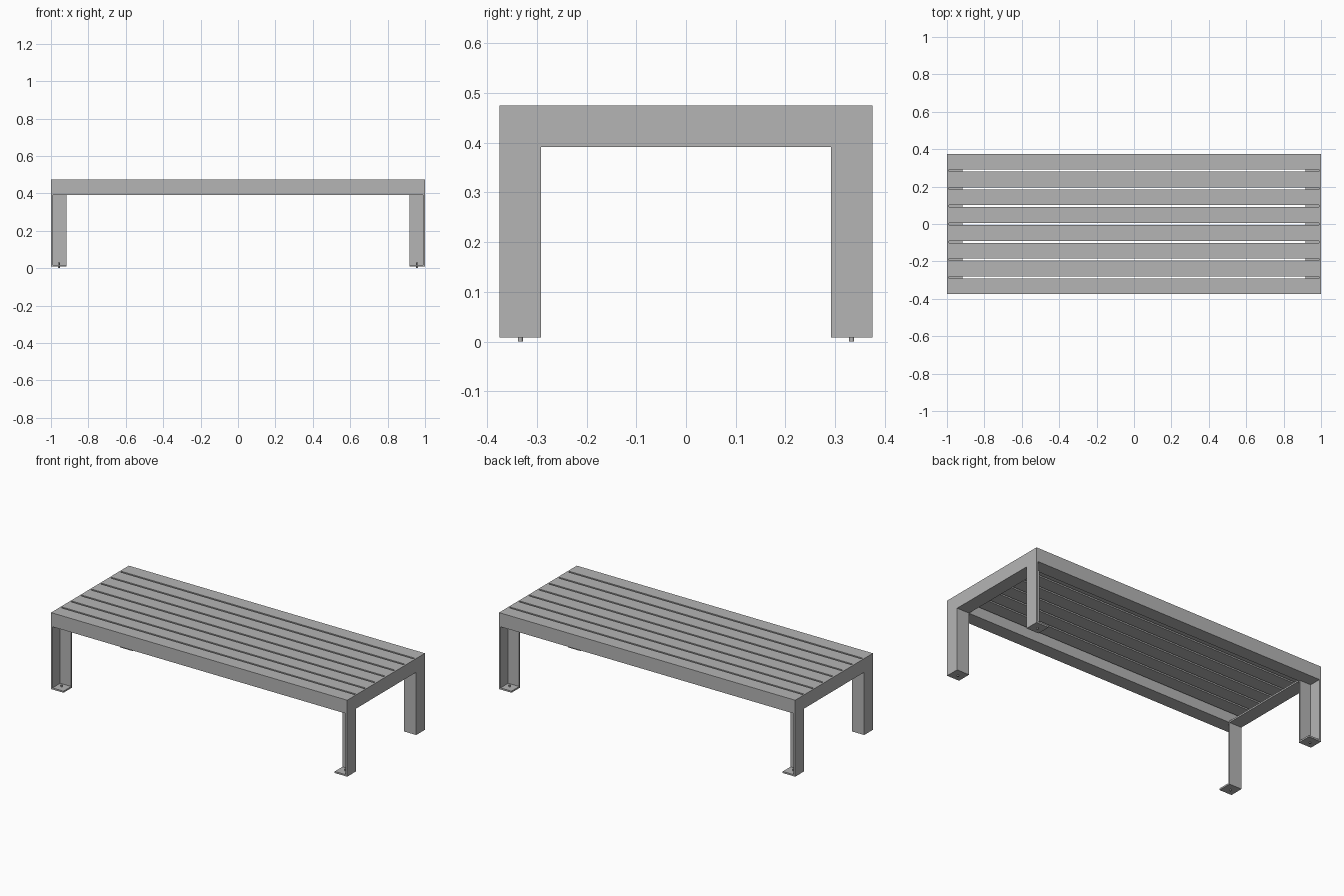
import bpy
import bmesh

# Remove the default cube only
cube = bpy.data.objects.get("Cube")
if cube:
    bpy.data.objects.remove(cube, do_unlink=True)

# Overall dimensions
HALF_X, HALF_Y = 1.0, 0.375
TOP, FOOT = 0.475, 0.008
WIDTH = 0.084            # width of legs, rails and slats
SHEET = 0.010            # steel thickness
INNER_Y = HALF_Y - WIDTH
RAIL_Z = TOP - WIDTH
INNER_X = HALF_X - WIDTH
SLAT_COUNT = 8

grey = bpy.data.materials.new("plain_grey")
grey.use_nodes = True
colour = (0.46, 0.46, 0.46, 1.0)
grey.diffuse_color = colour
grey.node_tree.nodes["Principled BSDF"].inputs["Base Color"].default_value = colour


def finish(name, bm):
    bmesh.ops.recalc_face_normals(bm, faces=bm.faces)
    mesh = bpy.data.meshes.new(name)
    bm.to_mesh(mesh)
    bm.free()
    mesh.materials.append(grey)
    obj = bpy.data.objects.new(name, mesh)
    bpy.context.collection.objects.link(obj)
    return obj


def box(name, x, y, z):
    """Box between the two limits given on each axis."""
    bm = bmesh.new()
    bmesh.ops.create_cube(bm, size=1)
    limits = [sorted(pair) for pair in (x, y, z)]
    for v in bm.verts:
        v.co = [lo if c < 0 else hi for c, (lo, hi) in zip(v.co, limits)]
    return finish(name, bm)


def end_plate(name, side):
    """Flat arch-shaped sheet closing one end of the bench."""
    outline = [(-HALF_Y, FOOT), (-INNER_Y, FOOT), (-INNER_Y, RAIL_Z),
               (INNER_Y, RAIL_Z), (INNER_Y, FOOT), (HALF_Y, FOOT),
               (HALF_Y, TOP), (-HALF_Y, TOP)]
    bm = bmesh.new()
    face = bm.faces.new([bm.verts.new((side * HALF_X, y, z)) for y, z in outline])
    grown = bmesh.ops.extrude_face_region(bm, geom=[face])["geom"]
    moved = [g for g in grown if isinstance(g, bmesh.types.BMVert)]
    bmesh.ops.translate(bm, verts=moved, vec=(-side * SHEET, 0, 0))
    return finish(name, bm)


def bolt(name, x, y):
    bm = bmesh.new()
    bmesh.ops.create_cone(bm, cap_ends=True, segments=16, radius1=0.005,
                          radius2=0.005, depth=0.03)
    bmesh.ops.translate(bm, verts=bm.verts, vec=(x, y, 0.015))
    obj = finish(name, bm)
    for p in obj.data.polygons:
        p.use_smooth = abs(p.normal.z) < 0.5
    for e in obj.data.edges:
        a, b = (obj.data.vertices[i].co.z for i in e.vertices)
        e.use_edge_sharp = abs(a - b) < 0.001


# End frames: arch plate, inward rail flange, leg flanges, feet and bolts
for side, side_name in ((1, "left"), (-1, "right")):
    end_plate(f"{side_name}_end_plate", side)
    span = (side * (HALF_X - SHEET), side * INNER_X)
    box(f"{side_name}_rail_flange", span, (-INNER_Y, INNER_Y),
        (RAIL_Z, RAIL_Z + SHEET))
    for face, face_name in ((-1, "front"), (1, "back")):
        label = f"{face_name}_{side_name}"
        box(f"{label}_leg_flange", span,
            (face * INNER_Y, face * (INNER_Y + SHEET)), (FOOT, RAIL_Z))
        box(f"{label}_foot_plate", span,
            (face * (INNER_Y + SHEET), face * HALF_Y), (FOOT, FOOT + SHEET))
        bolt(f"{label}_bolt", side * (HALF_X - WIDTH / 2),
             face * (HALF_Y - WIDTH / 2))

# Seat: deep outer beams, thinner slats between them
pitch = (2 * HALF_Y - WIDTH) / (SLAT_COUNT - 1)
for i in range(SLAT_COUNT):
    y = -HALF_Y + i * pitch
    outer = i in (0, SLAT_COUNT - 1)
    name = "seat_edge_beam" if outer else "seat_slat"
    bottom = RAIL_Z if outer else TOP - 0.03
    box(f"{name}_{i + 1}", (SHEET - HALF_X, HALF_X - SHEET),
        (y, y + WIDTH), (bottom, TOP))
